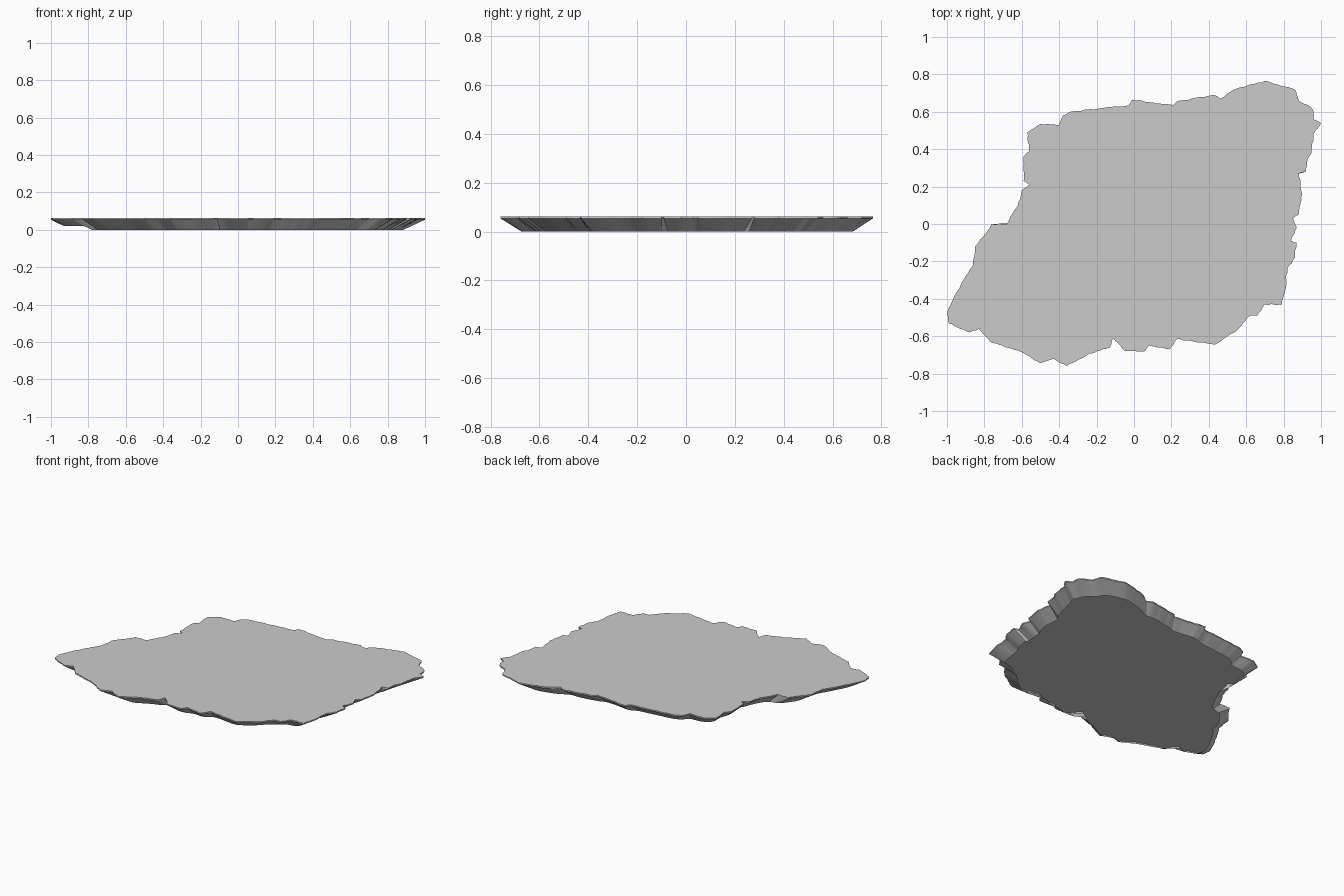
import bpy, bmesh, random
from mathutils import Vector

if "Cube" in bpy.data.objects:
    bpy.data.objects.remove(bpy.data.objects["Cube"])

random.seed(4)
TOP, LIP, TAPER, STEP = 0.062, 0.054, 0.9, 0.018

# Ragged outline of the slab, clockwise from the left tip
OUTLINE = [
    (-1, -.48), (-.98, -.43), (-.92, -.31), (-.86, -.22), (-.85, -.12), (-.80, -.06), (-.76, 0),
    (-.68, 0), (-.66, .04), (-.62, .10), (-.60, .18), (-.56, .21), (-.59, .23), (-.59, .36),
    (-.56, .39), (-.57, .49), (-.50, .535), (-.40, .53), (-.38, .58), (-.34, .60), (-.03, .635),
    (-.01, .665), (.21, .635), (.23, .655), (.43, .69), (.46, .67), (.54, .72), (.70, .765),
    (.86, .72), (.88, .66), (.94, .63), (.96, .60), (.96, .56), (1, .54), (.96, .48), (.95, .38),
    (.93, .35), (.92, .28), (.88, .27), (.90, .16), (.88, .05), (.85, .03), (.87, -.02),
    (.84, -.09), (.87, -.10), (.86, -.18), (.82, -.24), (.81, -.35), (.79, -.43), (.70, -.43),
    (.66, -.49), (.62, -.49), (.55, -.57), (.43, -.645), (.23, -.615), (.19, -.67), (.08, -.65),
    (.06, -.68), (-.05, -.68), (-.11, -.61), (-.13, -.66), (-.25, -.70), (-.36, -.76),
    (-.43, -.72), (-.50, -.745), (-.59, -.69), (-.77, -.63), (-.83, -.56), (-.88, -.58), (-.99, -.53)]


def resample(points, step):
    """Even spacing, with a little crumble between the traced points."""
    out = []
    for a, b in zip(points, points[1:] + points[:1]):
        a, b = Vector(a), Vector(b)
        n = max(1, round((b - a).length / step))
        side = Vector((b.y - a.y, a.x - b.x)).normalized()
        for k in range(n):
            out.append(a.lerp(b, k / n) + side * (random.uniform(-.003, .003) if k else 0))
    return out


def smooth(points, passes):
    n = len(points)
    for _ in range(passes):
        points = [(points[i - 1] + 2 * points[i] + points[(i + 1) % n]) / 4 for i in range(n)]
    return points


# The lower edge is a softened, smaller copy of the rim; it is broken off under the left tip
rim = resample(OUTLINE, STEP)
base = []
for p in smooth(rim, 6):
    low = p * TAPER
    base.append((p.x * .935, p.y * .935, .019) if low.x < -.785 else (low.x, low.y, 0))

bm = bmesh.new()
rings = [[bm.verts.new(c) for c in ring] for ring in
         ([(p.x, p.y, TOP) for p in rim], [(p.x, p.y, LIP) for p in rim], base)]

# Flat top, thin lip and undercut sides of an open-bottomed crust
bm.faces.new(reversed(rings[0])).normal_update()
n = len(rim)
for upper, lower in zip(rings, rings[1:]):
    for i in range(n):
        j = (i + 1) % n
        bm.faces.new((upper[i], upper[j], lower[j], lower[i])).smooth = True
bmesh.ops.recalc_face_normals(bm, faces=bm.faces)
top = max(bm.faces, key=lambda f: len(f.verts))
top.normal_update()
if top.normal.z < 0:
    bmesh.ops.reverse_faces(bm, faces=bm.faces)

mesh = bpy.data.meshes.new("rock_slab")
bm.to_mesh(mesh)
bm.free()
slab = bpy.data.objects.new("rock_slab", mesh)
bpy.context.collection.objects.link(slab)
bpy.context.view_layer.objects.active = slab
slab.select_set(True)
bpy.ops.object.shade_smooth_by_angle(angle=0.4)
